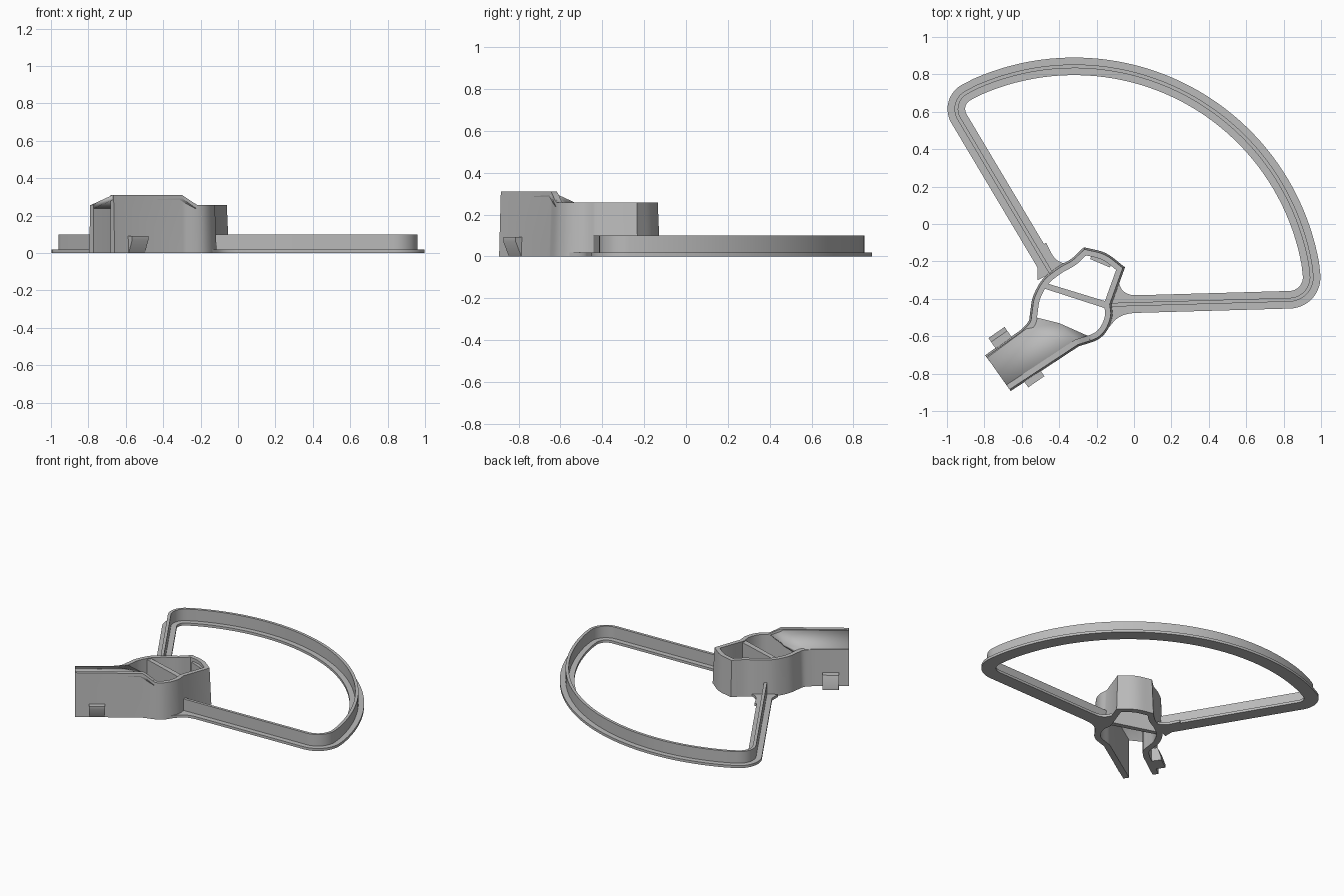
import bpy, bmesh, math
from mathutils import Vector

if "Cube" in bpy.data.objects:
    bpy.data.objects.remove(bpy.data.objects["Cube"])

grey = bpy.data.materials.new("plain grey")
grey.use_nodes = True
GREY = (0.5, 0.5, 0.5, 1)
grey.diffuse_color = GREY
grey.node_tree.nodes["Principled BSDF"].inputs["Base Color"].default_value = GREY


def finish(name, bm):
    bmesh.ops.recalc_face_normals(bm, faces=bm.faces)
    mesh = bpy.data.meshes.new(name)
    bm.to_mesh(mesh)
    bm.free()
    mesh.materials.append(grey)
    ob = bpy.data.objects.new(name, mesh)
    bpy.context.collection.objects.link(ob)
    bpy.ops.object.select_all(action='DESELECT')
    ob.select_set(True)
    bpy.context.view_layer.objects.active = ob
    bpy.ops.object.shade_smooth_by_angle(angle=math.radians(30))
    return ob


def sweep(name, path, section):
    """Sweep section(point) -> [(outward offset, z)] along an open clockwise path."""
    path = [Vector(p) for p in path]
    bm = bmesh.new()
    rings = []
    for i, p in enumerate(path):
        a = (p - path[i - 1]).normalized() if i else None
        b = (path[i + 1] - p).normalized() if i < len(path) - 1 else None
        a, b = a or b, b or a
        n = Vector((-a.y - b.y, a.x + b.x)).normalized()
        n /= max(0.5, n.dot(Vector((-a.y, a.x))))
        rings.append([bm.verts.new((*(p + n * o), z)) for o, z in section(p)])
    for r, s in zip(rings, rings[1:]):
        for k in range(len(r)):
            j = (k + 1) % len(r)
            bm.faces.new((r[k], r[j], s[j], s[k]))
    bm.faces.new(rings[0])
    bm.faces.new(rings[-1])
    return finish(name, bm)


def prism(name, outline, z0, z1):
    bm = bmesh.new()
    face = bm.faces.new([bm.verts.new((x, y, z0)) for x, y in outline])
    top = bmesh.ops.extrude_face_region(bm, geom=[face])["geom"]
    verts = [g for g in top if isinstance(g, bmesh.types.BMVert)]
    bmesh.ops.translate(bm, verts=verts, vec=(0, 0, z1 - z0))
    return finish(name, bm)


def arc(cx, cy, r, start, end, steps):
    angles = [math.radians(start + (end - start) * i / steps) for i in range(steps + 1)]
    return [(cx + r * math.cos(a), cy + r * math.sin(a)) for a in angles]


def smooth(points, steps=5):
    """Rounded line through the given points."""
    p = [Vector(q) for q in points]
    p = [2 * p[0] - p[1]] + p + [2 * p[-1] - p[-2]]
    out = []
    for a, b, c, d in zip(p, p[1:], p[2:], p[3:]):
        for i in range(steps):
            t = i / steps
            out.append(0.5 * (2 * b + (c - a) * t + (2 * a - 5 * b + 4 * c - d) * t ** 2
                              + (3 * b - a - 3 * c + d) * t ** 3))
    return out + [p[-2]]


# Guard loop: flat flange with an upright rib
F, R, FZ, RZ = 0.047, 0.01, 0.018, 0.1
loop = ([(-0.445, -0.26)] + arc(-0.85, 0.615, 0.1, 211, 117, 10)
        + arc(-0.32, -0.44, 1.283, 116, 8, 48)[1:-1]
        + arc(0.83, -0.285, 0.12, 7, -89, 12) + [(-0.12, -0.432)])
sweep("guard_loop", loop, lambda p: [(-F, 0), (F, 0), (F, FZ), (R, FZ),
                                     (R, RZ), (-R, RZ), (-R, FZ), (-F, FZ)])

# Flared flange roots where the loop meets the hub
prism("left_root", smooth([(-0.56, -0.155), (-0.52, -0.22), (-0.515, -0.30)])
      + smooth([(-0.34, -0.215), (-0.39, -0.205), (-0.43, -0.175), (-0.47, -0.10)]), 0, FZ)
prism("right_root", smooth([(-0.09, -0.29), (-0.065, -0.35), (-0.02, -0.378), (0.05, -0.38)])
      + smooth([(0.05, -0.474), (-0.03, -0.48), (-0.09, -0.505), (-0.14, -0.56)]), 0, FZ)

# Hub and arm wall, open at the arm end
arm_left, arm_right = (-0.79, -0.71), (-0.665, -0.885)
bend = smooth([(-0.60, -0.575), (-0.555, -0.525), (-0.545, -0.47), (-0.53, -0.39),
               (-0.48, -0.30), (-0.40, -0.235), (-0.33, -0.195), (-0.265, -0.135)])
back = smooth([(-0.265, -0.135), (-0.155, -0.165), (-0.06, -0.235)])
side = smooth([(-0.13, -0.43), (-0.125, -0.49), (-0.15, -0.56), (-0.20, -0.61), (-0.30, -0.645)])
NORMAL = Vector((-0.567, 0.824))
LOW, HIGH = 0.257, 0.31


def wall_section(p):
    top = LOW
    if NORMAL.dot(p) < -0.3:
        top += (HIGH - LOW) * min(1, max(0, (-0.22 - p.x) / 0.08))
    return [(0.01, 0), (0, top), (-0.03, top), (-0.03, 0)]


sweep("hub_wall", [arm_left] + bend + back[1:] + side + [arm_right], wall_section)

# Cross wall inside the hub
prism("cross_wall", [(-0.49, -0.31), (-0.48, -0.345), (-0.14, -0.455), (-0.13, -0.42)], 0.02, 0.25)
prism("inner_tab", [(-0.225, -0.165), (-0.12, -0.215), (-0.13, -0.232), (-0.235, -0.187)], 0.1, 0.235)

# Sloping arm roof that dips to the hub
rows = [[(-0.785, -0.715, LOW), (-0.67, -0.878, HIGH)],
        [(-0.575, -0.56, LOW), (-0.31, -0.645, HIGH)],
        [(-0.52, -0.50, LOW), (-0.40, -0.53, LOW), (-0.31, -0.57, LOW), (-0.22, -0.61, LOW)]]
bm = bmesh.new()
end, ridge, lip = [[bm.verts.new(c) for c in row] for row in rows]
bm.faces.new((end[0], end[1], ridge[1], ridge[0]))
bm.faces.new((ridge[0], lip[1], lip[0]))
bm.faces.new((ridge[0], ridge[1], lip[1]))
for a, b in zip(lip[1:], lip[2:]):
    bm.faces.new((ridge[1], b, a))
roof = finish("arm_roof", bm)
thick = roof.modifiers.new("thickness", 'SOLIDIFY')
thick.thickness = 0.025
thick.offset = -1

# Wedge clips on both sides of the arm
ALONG = Vector((0.824, 0.567))


def clip(name, corner, out, profile):
    bm = bmesh.new()
    ends = []
    for s in (0, 0.105):
        base = Vector(corner) + ALONG * s
        ends.append([bm.verts.new((*(base + out * o), z)) for o, z in profile])
    for k in range(len(profile)):
        j = (k + 1) % len(profile)
        bm.faces.new((ends[0][k], ends[0][j], ends[1][j], ends[1][k]))
    for e in ends:
        bm.faces.new(e)
    finish(name, bm)


clip("left_clip", (-0.73, -0.68), NORMAL,
     [(-0.01, 0), (0.085, 0), (0.085, 0.02), (0.06, 0.095), (-0.01, 0.095)])
clip("right_clip", (-0.59, -0.838), -NORMAL,
     [(-0.01, 0), (0.01, 0), (0.043, 0.07), (0.043, 0.092), (-0.01, 0.092)])
